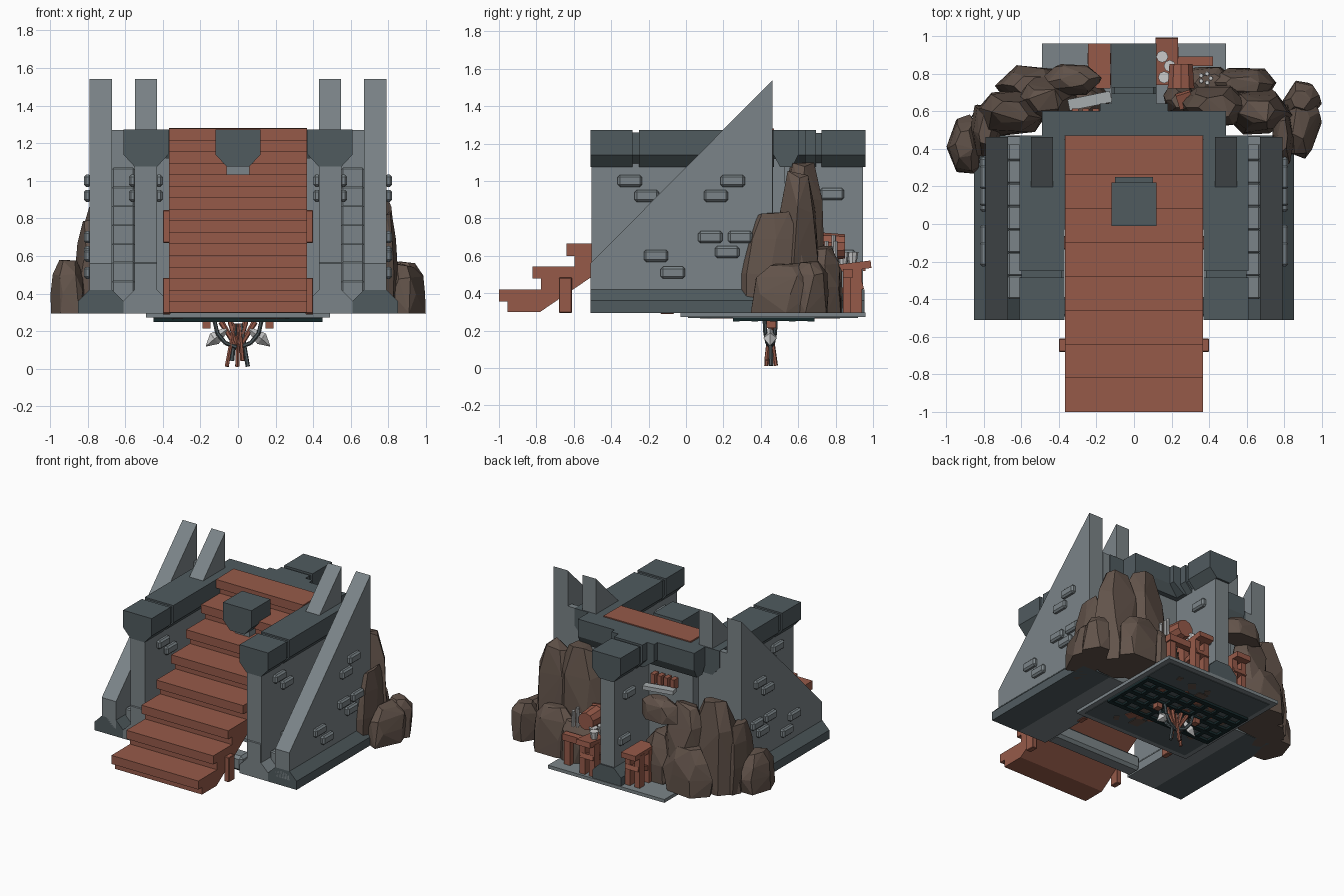
import bpy, bmesh, math, random
from mathutils import Vector, Matrix

random.seed(11)
if "Cube" in bpy.data.objects:
    bpy.data.objects.remove(bpy.data.objects["Cube"])


def material(name, hexcode):
    rgb = [int(hexcode[i:i + 2], 16) / 255 for i in (0, 2, 4)]
    lin = [c / 12.92 if c < 0.04 else ((c + 0.055) / 1.055) ** 2.4 for c in rgb]
    m = bpy.data.materials.new(name)
    m.use_nodes = True
    m.diffuse_color = (*lin, 1)
    m.node_tree.nodes["Principled BSDF"].inputs["Base Color"].default_value = (*lin, 1)
    return m


GREY = material("grey stone", "7b8488")
SLATE = material("slate stone", "505b5f")
WOOD = material("red wood", "965a49")
ROCK = material("brown rock", "62534a")
IRON = material("black iron", "16282a")
BONE = material("pale bone", "cacaca")
STEEL = material("light steel", "a6acae")


def finish(name, bm, mat):
    bmesh.ops.recalc_face_normals(bm, faces=bm.faces)
    me = bpy.data.meshes.new(name)
    bm.to_mesh(me)
    bm.free()
    me.materials.append(mat)
    ob = bpy.data.objects.new(name, me)
    bpy.context.collection.objects.link(ob)


def prism(name, pts, axis, a, b, mat):
    """Extrude a (horizontal, z) outline along x or y from a to b."""
    bm = bmesh.new()
    place = (lambda u, z, t: (t, u, z)) if axis == "x" else (lambda u, z, t: (u, t, z))
    rings = [[bm.verts.new(place(u, z, t)) for u, z in pts] for t in (a, b)]
    bm.faces.new(rings[0])
    bm.faces.new(rings[1])
    for i in range(len(pts)):
        j = (i + 1) % len(pts)
        bm.faces.new((rings[0][i], rings[0][j], rings[1][j], rings[1][i]))
    finish(name, bm, mat)


def box(name, lo, hi, mat, bevel=0, tilt=0, turn=0):
    bm = bmesh.new()
    mid = (Vector(lo) + Vector(hi)) / 2
    bmesh.ops.create_cube(bm, size=1)
    bmesh.ops.scale(bm, vec=[abs(h - l) for l, h in zip(lo, hi)], verts=bm.verts)
    if bevel:
        bmesh.ops.bevel(bm, geom=bm.edges, offset=bevel, segments=1, affect="EDGES")
    bm.transform(Matrix.Translation(mid) @ Matrix.Rotation(turn, 4, "Z") @ Matrix.Rotation(tilt, 4, "X"))
    finish(name, bm, mat)


def rod(name, p, q, r1, r2, mat, sides=8):
    bm = bmesh.new()
    p, q = Vector(p), Vector(q)
    bmesh.ops.create_cone(bm, cap_ends=True, segments=sides, radius1=r1, radius2=r2, depth=(q - p).length)
    aim = (q - p).to_track_quat("Z", "Y").to_matrix().to_4x4()
    bm.transform(Matrix.Translation((p + q) / 2) @ aim)
    finish(name, bm, mat)


def rock(x, y, rx, ry, z0, z1):
    """Chiselled crag: hull of jittered rings narrowing from a wide foot."""
    bm = bmesh.new()
    for t, width in ((0, 1), (0.4, 0.98), (0.75, 0.88), (1, 0.5)):
        for i in range(6):
            ang = math.tau * (i + random.uniform(-0.3, 0.3)) / 6
            k = width * random.uniform(0.88, 1.05)
            h = t * random.uniform(0.92, 1)
            bm.verts.new((x + rx * k * math.cos(ang), y + ry * k * math.sin(ang), z0 + (z1 - z0) * h))
    bmesh.ops.convex_hull(bm, input=bm.verts)
    bmesh.ops.delete(bm, geom=[v for v in bm.verts if not v.link_faces], context="VERTS")
    finish("boulder", bm, ROCK)


def coping(name, mid, axis, a, b, w=0.12, drop=0):
    """Wall cap whose underside tapers inwards."""
    half = [(w, 1.272 - drop), (w, 1.14), (w / 2, 1.075 + drop)]
    pts = [(mid + u, z) for u, z in half] + [(mid - u, z) for u, z in reversed(half)]
    prism(name, pts, axis, a, b, SLATE)


def plinth(name, mid, a, b, mat):
    half = [(0.12, 0.295), (0.12, 0.36), (0.06, 0.42)]
    pts = [(mid + u, z) for u, z in half] + [(mid - u, z) for u, z in reversed(half)]
    prism(name, pts, "y", a, b, mat)


def brick(x, side, y, z):
    box("wall_brick", (x - side * 0.01, y - 0.065, z - 0.032), (x + side * 0.03, y + 0.065, z + 0.032), GREY, 0.012)


# Wooden staircase with overhanging treads
RUN, RISE, STEPS = 0.18, 0.1225, 8
outline = []
for i in range(STEPS):
    y, top = -1 + RUN * i, 0.42 + RISE * i
    outline += [(y + 0.045, top - (0.12 if i == 0 else RISE)), (y + 0.045, top - 0.065), (y, top - 0.065), (y, top)]
outline += [(0.47, 1.28), (0.47, 1.15), (-0.78, 0.3)]
prism("staircase", outline, "x", -0.366, 0.366, WOOD)

# Cross beam beneath the stairs
box("cross_beam", (-0.38, -0.5, 0.297), (0.38, -0.38, 0.41), GREY, 0.02)

# Side walls, mirrored
fin = [(-0.51, 0.35), (-0.51, 0.56), (0.463, 1.54), (0.463, 0.35)]
for s in (-1, 1):
    plinth("inner_plinth", s * 0.49, -0.51, 0.47, GREY)
    plinth("outer_plinth", s * 0.73, -0.51, 0.47, SLATE)
    box("inner_wall", (s * 0.43, -0.505, 0.36), (s * 0.55, 0.465, 1.12), GREY)
    prism("inner_fin", fin, "x", s * 0.432, s * 0.548, GREY)
    prism("outer_fin", fin, "x", s * 0.67, s * 0.79, GREY)
    coping("front_coping", s * 0.49, "y", -0.51, -0.285)
    coping("rear_coping", s * 0.49, "y", -0.25, 0.47)
    coping("coping_joint", s * 0.49, "y", -0.3, -0.24, 0.108, 0.012)
    # Stepped stonework between the two fins
    for i in range(7):
        y = -0.4 + i * 0.123
        box("gutter_step", (s * 0.55, y, 0.3), (s * 0.67, y + 0.127, 0.47 + i * 0.1), GREY, 0.008)
    box("gutter_end", (s * 0.55, 0.42, 0.4), (s * 0.67, 0.465, 1.27), GREY)
    for y, z in ((0.16, 0.92), (0.25, 1.0), (0.13, 0.7), (0.29, 0.7), (0.22, 0.62), (-0.16, 0.6), (-0.07, 0.51)):
        brick(s * 0.79, s, y, z)
    for y, z in ((-0.3, 1.0), (-0.21, 0.92)):
        brick(s * 0.55, s, y, z)
        brick(s * 0.43, -s, y, z)
    for y, z in ((-0.645, 0.295), (-0.1, 0.288), (-0.1, 0.67)):
        box("stair_post", (s * 0.36, y - 0.035, z), (s * 0.4, y + 0.035, z + 0.2 - z * 0.04), WOOD, 0.004)

# Newel block on the stairs
box("newel_post", (-0.06, 0.05, 0.9), (0.06, 0.19, 1.12), GREY)
coping("newel_cap", 0, "y", -0.01, 0.22)
coping("newel_cap_rim", 0, "y", 0.21, 0.25, 0.1, 0.02)

# Rear cross wall and centre wall
box("rear_wall", (-0.43, 0.45, 0.3), (0.43, 0.53, 1.12), GREY)
coping("rear_cross_coping", 0.535, "x", -0.49, 0.49, 0.066)
box("centre_wall", (-0.06, 0.5, 0.3), (0.06, 0.945, 1.12), GREY)
coping("centre_collar", 0, "y", 0.56, 0.64, 0.18)
coping("centre_coping", 0, "y", 0.47, 0.695)
coping("centre_end_coping", 0, "y", 0.725, 0.96)
coping("centre_coping_joint", 0, "y", 0.68, 0.74, 0.105, 0.015)
plinth("centre_plinth", 0, 0.6, 0.955, SLATE)
for s in (-1, 1):
    brick(s * 0.06, s, 0.78, 0.93)
    brick(s * 0.06, s, 0.84, 0.6)

# Boulders at the rear: x, y, radii, foot and top
boulders = (
    (0.88, 0.54, 0.12, 0.19, 0.295, 0.56), (0.89, 0.66, 0.11, 0.11, 0.295, 0.58),
    (0.79, 0.47, 0.06, 0.19, 0.295, 0.84), (0.66, 0.6, 0.2, 0.13, 0.295, 1.06),
    (0.44, 0.62, 0.2, 0.13, 0.295, 1.13), (0.58, 0.74, 0.2, 0.1, 0.295, 0.66),
    (0.4, 0.75, 0.17, 0.1, 0.295, 0.6), (0.25, 0.66, 0.1, 0.09, 0.295, 0.68),
    (-0.9, 0.42, 0.1, 0.17, 0.295, 0.58), (-0.79, 0.5, 0.08, 0.18, 0.295, 0.8),
    (-0.66, 0.59, 0.2, 0.13, 0.295, 0.98), (-0.47, 0.66, 0.18, 0.14, 0.295, 0.94),
    (-0.32, 0.77, 0.16, 0.09, 0.8, 0.96), (-0.54, 0.74, 0.2, 0.11, 0.295, 0.64),
    (-0.28, 0.66, 0.16, 0.13, 0.295, 0.66))
for b in boulders:
    rock(*b)

# Rear floor slab
box("floor_slab", (-0.49, -0.03, 0.272), (0.49, 0.96, 0.297), GREY)
box("slab_underside", (-0.45, 0.01, 0.268), (0.45, 0.92, 0.274), SLATE)
for i in range(26):
    x, y, w = random.uniform(-0.41, 0.31), random.uniform(0.05, 0.79), random.uniform(0.04, 0.1)
    box("debris_patch", (x, y, 0.264), (x + w, y + w * 0.8, 0.27), (WOOD, ROCK, ROCK)[i % 3], 0, 0, i)

# Iron grate under the slab
for i in range(5):
    y = 0.268 + i * 0.1
    box("grate_long_bar", (-0.45, y - 0.018, 0.25), (0.45, y + 0.018, 0.27), IRON)
for i in range(9):
    x = -0.436 + i * 0.109
    box("grate_cross_bar", (x - 0.014, 0.25, 0.251), (x + 0.014, 0.68, 0.269), IRON)

# Hanging bundle of ribs, sticks and pale blades
for s in (-1, 1):
    box("hanger_block", (s * 0.145, 0.43, 0.215), (s * 0.19, 0.48, 0.255), WOOD)
    for dy in (-0.03, 0.03):
        path = [Vector((s * 0.125 * math.cos(t), 0.45 + dy * math.cos(t), 0.255 - 0.14 * math.sin(t))) for t in (0, 0.5, 1, 1.5)]
        for p, q in zip(path, path[1:]):
            rod("hanger_rib", p, q, 0.011, 0.011, SLATE, 6)
    rod("pale_blade", (s * 0.06, 0.45, 0.21), (s * 0.125, 0.45, 0.16), 0.012, 0.036, BONE, 4)
    rod("pale_blade_tip", (s * 0.125, 0.45, 0.16), (s * 0.17, 0.45, 0.12), 0.036, 0.002, BONE, 4)
    for x in (0.04, 0.09):
        rod("leaning_stick", (s * x, 0.46, 0.25), (s * x * 0.2, 0.45, 0.13), 0.016, 0.012, WOOD, 6)
for i in range(5):
    x = -0.06 + i * 0.028
    rod("hanging_stick", (x * 0.3, 0.45, 0.24), (x, 0.43 + 0.025 * (i % 3), 0.012 + 0.03 * (i % 2)), 0.009, 0.012, SLATE if i % 3 == 1 else WOOD, 6)

# Work tables behind the boulders
for x, y0, y1, tilt in ((0.175, 0.74, 0.99, 0.12), (-0.185, 0.72, 0.96, 0)):
    box("table_top", (x - 0.06, y0, 0.52), (x + 0.06, y1, 0.56), WOOD, 0, tilt)
    for dx in (-0.04, 0.04):
        for y in (y0 + 0.05, y1 - 0.08):
            box("table_leg", (x + dx - 0.022, y - 0.03, 0.295), (x + dx + 0.022, y + 0.03, 0.54), WOOD)
    box("table_brace", (x - 0.055, y0 + 0.02, 0.4), (x + 0.055, y1 - 0.04, 0.435), WOOD, 0, 0.25)
box("rear_rail", (0.22, 0.84, 0.48), (0.42, 0.89, 0.53), WOOD)
box("rear_rail_post", (0.36, 0.84, 0.295), (0.41, 0.88, 0.5), WOOD)

# Candles, cask and shelf goods
for i in range(5):
    x, y = 0.38 + 0.028 * math.cos(i * 1.26), 0.775 + 0.025 * math.sin(i * 1.26)
    rod("candle", (x, y, 0.56), (x, y, 0.65 + 0.03 * (i % 3)), 0.013, 0.011, BONE)
for x, y in ((0.15, 0.89), (0.19, 0.84), (0.16, 0.78)):
    rod("bowl", (x, y, 0.55), (x, y, 0.62), 0.02, 0.032, BONE)
rod("cask", (0.25, 0.72, 0.65), (0.25, 0.85, 0.65), 0.075, 0.065, WOOD, 10)
box("leaning_plank", (0.23, 0.62, 0.67), (0.31, 0.7, 0.71), WOOD, 0, 0.3, 0.3)
box("shelf_board", (-0.35, 0.625, 0.94), (-0.12, 0.685, 0.97), STEEL, 0, 0, 0.2)
for i in range(4):
    x = -0.33 + i * 0.055
    box("shelf_book", (x, 0.56, 0.955), (x + 0.035, 0.615, 1.03), WOOD)
